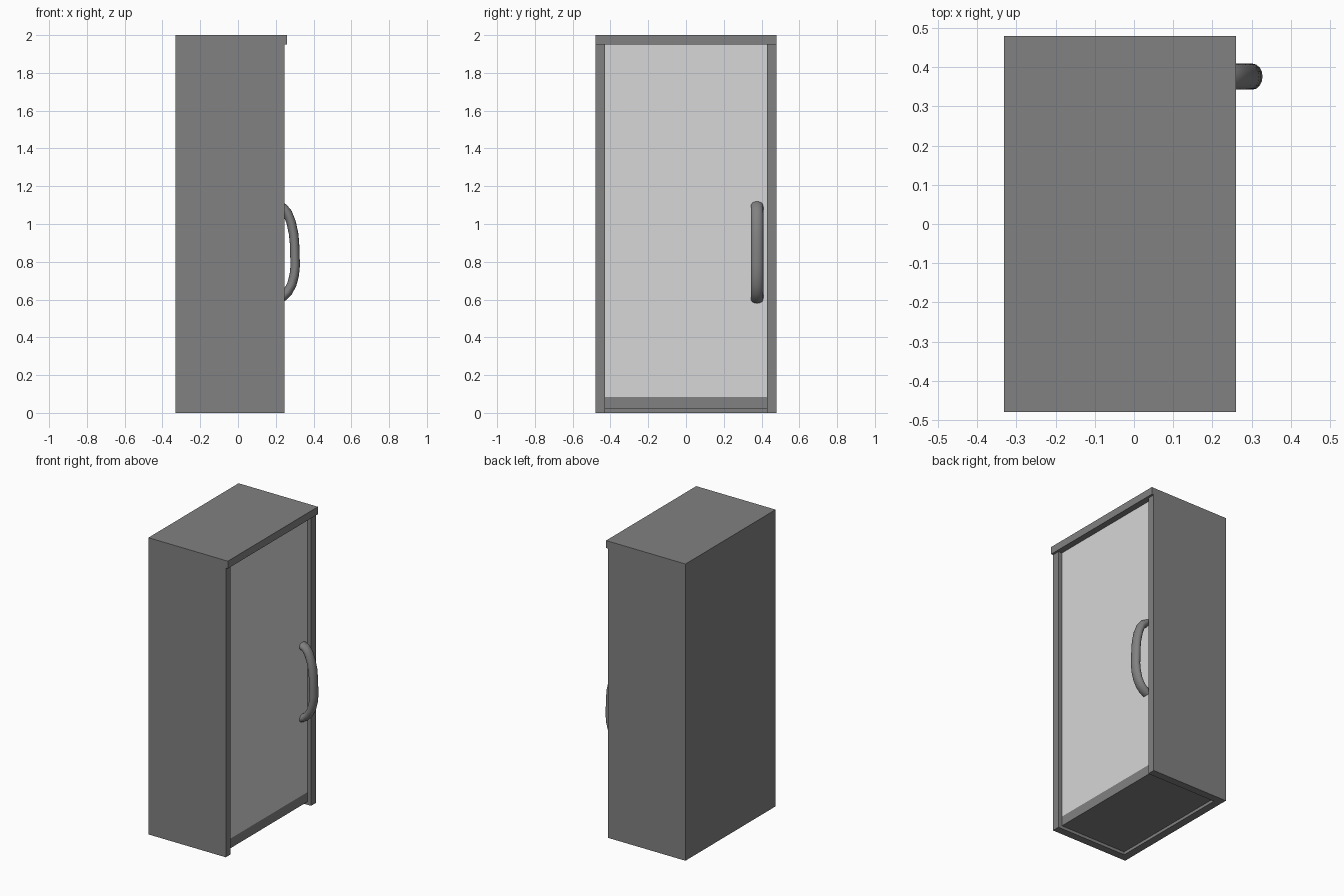
import bpy, bmesh, math
from mathutils import Vector

if "Cube" in bpy.data.objects:
    bpy.data.objects.remove(bpy.data.objects["Cube"])


def material(name, v):
    m = bpy.data.materials.new(name)
    m.diffuse_color = (v, v, v, 1)
    m.use_nodes = True
    m.node_tree.nodes["Principled BSDF"].inputs["Base Color"].default_value = m.diffuse_color
    return m


GREY = material("dark grey", 0.22)
PALE = material("pale grey", 0.68)


def make_object(name, bm, mat):
    bmesh.ops.recalc_face_normals(bm, faces=bm.faces)
    me = bpy.data.meshes.new(name)
    bm.to_mesh(me)
    bm.free()
    me.materials.append(mat)
    ob = bpy.data.objects.new(name, me)
    bpy.context.collection.objects.link(ob)
    return ob


def box(name, x, y, z, mat):
    bm = bmesh.new()
    bmesh.ops.create_cube(bm, size=1)
    for v in bm.verts:
        v.co = Vector([(r[0] + r[1]) / 2 + c * (r[1] - r[0]) for r, c in zip((x, y, z), v.co)])
    return make_object(name, bm, mat)


BACK, FRONT, HALF, T = -0.332, 0.245, 0.48, 0.052
INNER = HALF - T
PANEL = 0.218

# Cabinet carcass
box("top_board", (BACK, 0.26), (-HALF, HALF), (1.95, 2.0), GREY)
for side, s in (("left", -1), ("right", 1)):
    box(side + "_wall", (BACK, FRONT), sorted((s * INNER, s * HALF)), (0, 1.95), GREY)
box("back_wall", (BACK, BACK + T), (-INNER, INNER), (0, 1.95), GREY)
box("base_board", (BACK + T, PANEL), (-INNER, INNER), (0.02, 0.085), GREY)

# Recessed door
box("door_panel", (PANEL - 0.04, PANEL), (-INNER, INNER), (0.085, 1.95), PALE)

# Handle: oval section swept along a bow
path = [(0.212, 1.096), (0.24, 1.085), (0.262, 1.058), (0.281, 1.01), (0.294, 0.95),
        (0.299, 0.90), (0.303, 0.78), (0.298, 0.73), (0.285, 0.68), (0.264, 0.642),
        (0.24, 0.617), (0.212, 0.602)]
SIDES = 16
bm = bmesh.new()
pts = [Vector((x, 0.376, z)) for x, z in path]
rings = []
for i, p in enumerate(pts):
    t = (pts[min(i + 1, len(pts) - 1)] - pts[max(i - 1, 0)]).normalized()
    n = Vector((-t.z, 0, t.x))
    ring = []
    for k in range(SIDES):
        a = 2 * math.pi * k / SIDES
        ring.append(bm.verts.new(p + n * (0.025 * math.cos(a)) + Vector((0, 0.033 * math.sin(a), 0))))
    rings.append(ring)
for r0, r1 in zip(rings, rings[1:]):
    for k in range(SIDES):
        j = (k + 1) % SIDES
        bm.faces.new((r0[k], r0[j], r1[j], r1[k]))
bm.faces.new(rings[0])
bm.faces.new(rings[-1])
handle = make_object("door_handle", bm, GREY)
bpy.ops.object.select_all(action='DESELECT')
handle.select_set(True)
bpy.context.view_layer.objects.active = handle
bpy.ops.object.shade_smooth_by_angle(angle=math.radians(40))
